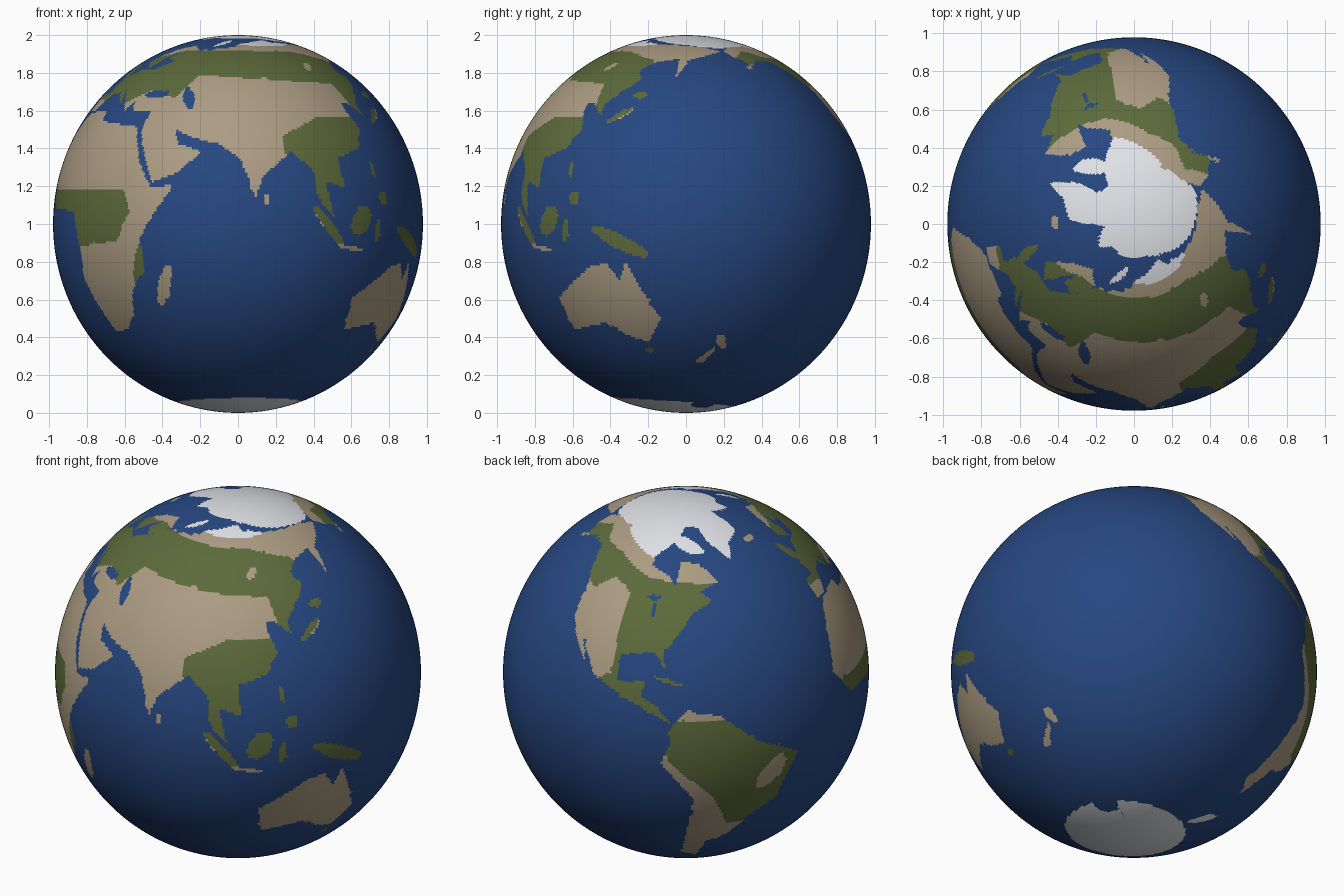
import bpy, bmesh, math
from mathutils import noise

OCEAN, TAN, GREEN, ICE = range(4)
ANY, DRY = (OCEAN, TAN, GREEN), (TAN,)
COLS, ROWS = 480, 240
STEP = 360 / COLS
WEST, EAST = -168.75, 192   # map seam, in the Bering Strait
FRONT_LON = 72              # longitude facing -y
grid = [[OCEAN] * COLS for _ in range(ROWS)]


def paint(colour, over, *p):
    """Scanline-fill a longitude/latitude outline, only over the given colours."""
    pts = list(zip(p[::2], p[1::2]))
    for r in range(ROWS):
        lat = -90 + STEP * (r + 0.501)
        xs = sorted(x0 + (lat - y0) * (x1 - x0) / (y1 - y0)
                    for (x0, y0), (x1, y1) in zip(pts, pts[1:] + pts[:1])
                    if (y0 > lat) != (y1 > lat))
        for a, b in zip(xs[::2], xs[1::2]):
            for c in range(max(0, math.ceil((a - WEST) / STEP - 0.5)),
                           min(COLS, math.ceil((b - WEST) / STEP - 0.5))):
                if grid[r][c] in over:
                    grid[r][c] = colour


def oval(colour, over, lon, lat, a, b, tilt=0):
    """Paint an ellipse with half axes a, b in degrees of arc, tilted upwards to the east."""
    p, t = [], math.radians(tilt)
    for i in range(24):
        u = math.tau * i / 24
        ex, ey = a * math.cos(u), b * math.sin(u)
        p += [lon + (ex * math.cos(t) - ey * math.sin(t)) / math.cos(math.radians(lat)),
              lat + ex * math.sin(t) + ey * math.cos(t)]
    paint(colour, over, *p)


# Europe and Asia
paint(TAN, ANY, -9, 43, -1, 44, -3, 48.5, 9, 55, 21, 55, 30, 60, 42, 67, 68, 69, 72, 72, 104, 77,
      113, 73.5, 178, 69.5, 189, 66, 164, 60, 157, 51, 158, 61, 144, 59, 137, 55, 140, 50,
      127.5, 39.5, 128, 35, 122, 39.5, 118, 38.5, 121.5, 30, 117, 23.5, 107, 20.5, 108, 11,
      101, 13, 103.5, 1.5, 98, 8, 97, 17, 90, 22.5, 80.2, 15, 77.5, 8, 72.8, 20, 66, 25, 56.5, 27,
      49, 30, 51, 25, 59.5, 22.5, 52, 15.6, 43.5, 13, 35, 29.5, 36, 36.7, 27, 37, 26, 41, 22, 37,
      13, 45.5, 17, 39, 10, 44, 3, 43, -2, 37, -9, 37)
paint(TAN, ANY, 5, 59, 14, 55.5, 17, 61, 24, 66, 22, 61, 30, 60, 41, 67, 28, 71, 14, 67)
# Africa
paint(TAN, ANY, -6, 36, 10, 37, 11, 33, 32.5, 31, 38, 18.5, 43.5, 11, 51, 12, 40, -4, 40.5, -15,
      35, -20, 32, -28.5, 26, -34, 19, -34.5, 12, -17, 13, -8, 9, 4, -8, 4.4, -17, 14.5, -13, 28)
# North America
paint(TAN, ANY, -168, 66, -157, 71, -128, 70, -94, 69, -94, 59, -82, 55, -79, 51.5, -77, 61,
      -65, 60, -56, 53, -66, 50, -61, 46.5, -70, 43, -76, 36, -81, 31, -80.5, 25.5, -84, 30,
      -97, 28.5, -97, 20, -87, 21, -88, 16, -83.5, 14, -77.5, 8, -87, 12.5, -105.5, 20.5,
      -113, 31, -110, 23, -121, 35, -124, 47, -135, 58.5, -147, 60.5, -163, 55, -158, 59, -165, 62)
# South America
paint(TAN, ANY, -77.5, 8, -72, 12, -62, 10.5, -50, 1, -35, -6, -39, -14, -41, -22, -48.5, -27,
      -57, -37, -65, -41, -68, -54, -75, -50, -70.5, -18.5, -81, -5, -78, 2)
# Australia
paint(TAN, ANY, 114, -23, 115.5, -34, 131, -31.5, 139, -36, 147, -39, 153, -30, 146, -18.5,
      142.5, -11, 140, -17.5, 136, -12, 130, -13, 122, -18)
# Islands: position, half length, half width, tilt
for isle in ((47, -19, 7, 2, 70), (136, 35, 5, 1.2, 35), (142.5, 43, 2, 1.5), (121.5, 17, 2.5, 1, 100),
             (124.5, 8, 2, 2), (114, 1, 5, 3.5, 50), (101.5, -0.5, 8, 1.7, -48), (110, -7.3, 4.5, 0.7, -8),
             (121, -2, 3.5, 1.2, 80), (141, -5.5, 10, 2.3, -25), (176, -38.5, 3, 1.3, -60),
             (170.5, -44, 4, 1.2, 50), (-2.5, 53.5, 4.5, 1.7, 110), (-19, 65, 2.3, 1.2),
             (-79, 21.5, 5, 0.6, -15), (146.5, -42, 1.3, 1.2), (81, 7.5, 0.8, 1.5)):
    oval(TAN, ANY, *isle)
# Black Sea, Caspian Sea, Great Lakes
for sea in ((34.5, 43.3, 4.5, 1.5), (51, 42, 5, 1.8, 110), (-88, 47.6, 2.3, 0.8), (-87, 44, 2, 0.8, 90)):
    oval(OCEAN, DRY, *sea)

# Forests of Europe and northern Asia, south-east Asia, Africa, North and South America
paint(GREEN, DRY, -12, 42, 18, 39, 30, 45, 45, 42, 52, 52, 100, 49, 121, 48, 124, 35, 131, 30,
      147, 42, 142, 60, 115, 66, 30, 67, 8, 62, -12, 60)
paint(GREEN, DRY, 88, 22, 88, 28, 103, 34.5, 123, 34.5, 128, 5, 153, 0, 153, -12, 131, -6,
      104, -6.3, 93, 8)
paint(GREEN, DRY, -18, 10.5, 33, 10.5, 36, 4, 31, -5, 12, -7, -18, 3)
paint(GREEN, DRY, -168, 60, -150, 66.5, -136, 62, -117, 60.5, -93, 54, -50, 52, -70, 20, -78, 7,
      -107, 18, -99, 22, -100, 48, -111, 52, -120, 46, -140, 54)
paint(GREEN, DRY, -80, 9, -34, 9, -34, -10, -42, -30, -58, -31, -64, -18, -79, -4)
oval(GREEN, DRY, 39, -12, 8, 2, 75)
oval(GREEN, DRY, 146.5, -41, 3, 2.5)
oval(TAN, (GREEN,), -44.5, -11, 7, 3.3, 50)
oval(TAN, (GREEN,), 115, 56.5, 2.5, 1.3, 60)

# Arctic ice with Greenland, then Arctic islands and the Siberian coast
paint(ICE, ANY, WEST, 69, -135, 70, -110, 64.5, -95, 61.5, -82, 69, -74, 76, -58, 75.5, -53, 67,
      -44, 60, -38, 66, -22, 70, -14, 81, 15, 77, 25, 80, 100, 79.5, 145, 73, EAST, 68,
      EAST, 91, WEST, 91)
oval(ICE, ANY, -72, 67.5, 5.5, 2.5, -40)
oval(ICE, ANY, 58, 73.7, 4, 0.9, 60)
oval(ICE, DRY, 102, 74.2, 11, 3.8)
# Antarctica: a wavy polar coast, a peninsula and an open bay
coast = [v for lon in range(-170, 200, 10)
         for v in (lon, -71 + 4 * math.cos(math.radians(lon - 80)))]
paint(ICE, ANY, *coast, EAST, -91, -170, -91)
oval(ICE, ANY, -63, -68, 5, 1.5, 70)
for lon in (180, -180):
    oval(OCEAN, (ICE,), lon, -73, 4, 3.5)

# Globe: a smooth sphere whose faces take their colour from the map, with ragged coasts
bm = bmesh.new()
bmesh.ops.create_uvsphere(bm, u_segments=COLS, v_segments=ROWS, radius=1)
for f in bm.faces:
    p = f.calc_center_median().normalized()
    x, y, z = (p + noise.noise_vector(p * 14) * 0.012).normalized()
    lon = FRONT_LON + math.degrees(math.atan2(x, -y))
    col = int(((lon - WEST) % 360) / STEP) % COLS
    row = min(ROWS - 1, int((math.degrees(math.asin(max(-1, min(1, z)))) + 90) / STEP))
    f.material_index = grid[row][col]
    f.smooth = True
for v in bm.verts:
    v.co = (v.co.x * 0.979, v.co.y * 0.979, v.co.z + 1)
mesh = bpy.data.meshes.new("globe")
bm.to_mesh(mesh)
bm.free()
for name, rgb in (("ocean_blue", (0.020, 0.064, 0.22)), ("dry_land_tan", (0.41, 0.33, 0.225)),
                  ("forest_green", (0.108, 0.145, 0.043)), ("ice_white", (0.76, 0.77, 0.81))):
    mat = bpy.data.materials.new(name)
    mat.diffuse_color = (*rgb, 1)
    mesh.materials.append(mat)
bpy.context.collection.objects.link(bpy.data.objects.new("globe", mesh))
